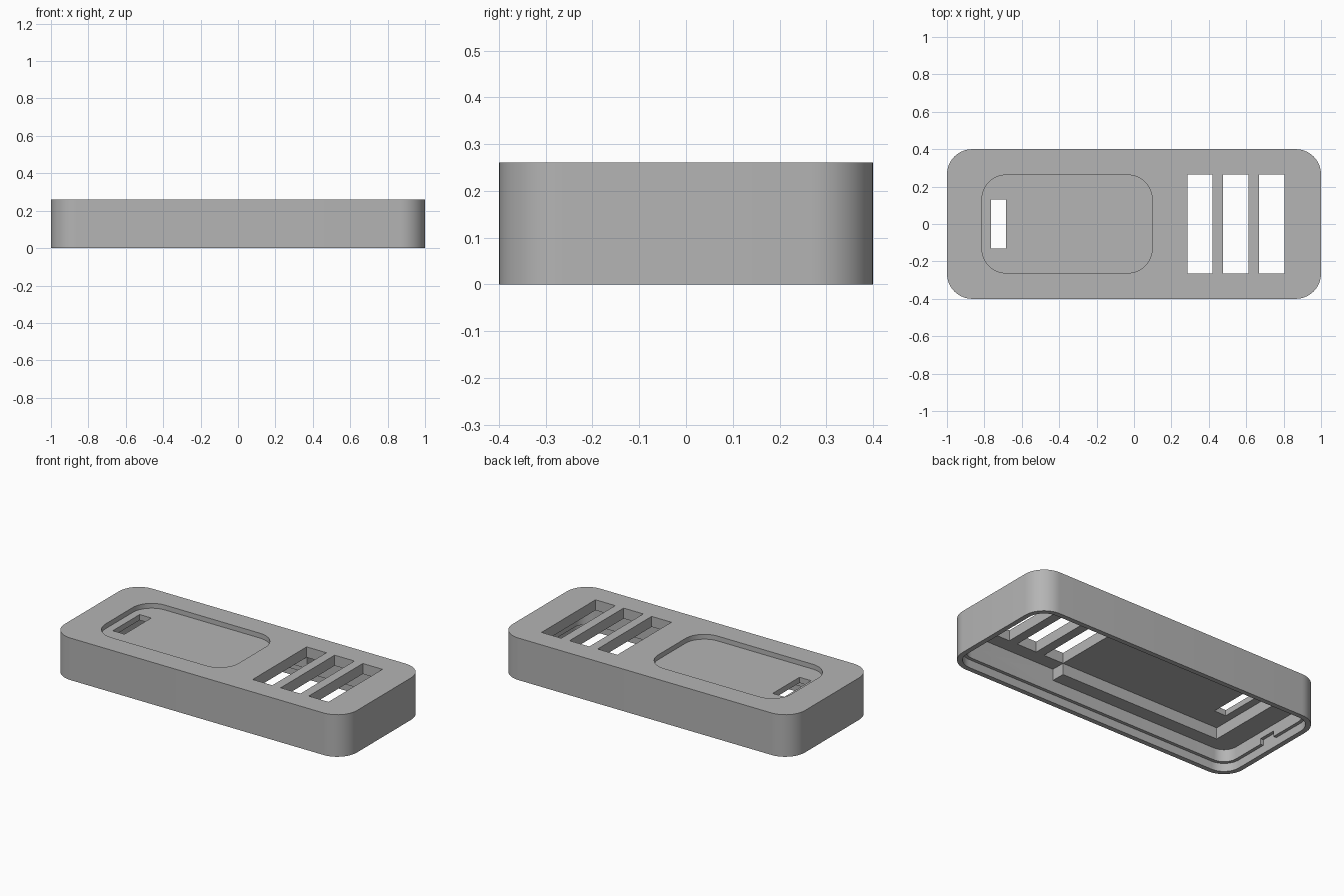
import bpy, bmesh, math

if "Cube" in bpy.data.objects:
    bpy.data.objects.remove(bpy.data.objects["Cube"])

HEIGHT = 0.26
CEILING = 0.195   # underside of the top plate
LEDGE = 0.125     # underside of the thick frame
SLOT_Y = 0.264

grey = bpy.data.materials.new("mid_grey")
grey.use_nodes = True
colour = (0.46, 0.46, 0.46, 1)
grey.diffuse_color = colour
grey.node_tree.nodes["Principled BSDF"].inputs["Base Color"].default_value = colour


def block(name, x0, x1, half_y, z0, z1, left_r=0.0, right_r=0.0, steps=12):
    """Upright prism over a rectangle whose left and right corners may be round."""
    corners = [(x1, half_y, right_r, 0), (x0, half_y, left_r, 1),
               (x0, -half_y, left_r, 2), (x1, -half_y, right_r, 3)]
    outline = []
    for x, y, r, quarter in corners:
        cx = x - r if x == x1 else x + r
        cy = y - r if y > 0 else y + r
        for i in range(steps + 1 if r else 1):
            a = (quarter + i / steps) * math.pi / 2
            outline.append((cx + r * math.cos(a), cy + r * math.sin(a), z0))
    bm = bmesh.new()
    face = bm.faces.new([bm.verts.new(p) for p in outline])
    grown = bmesh.ops.extrude_face_region(bm, geom=[face])
    top = [v for v in grown["geom"] if isinstance(v, bmesh.types.BMVert)]
    bmesh.ops.translate(bm, verts=top, vec=(0, 0, z1 - z0))
    bmesh.ops.recalc_face_normals(bm, faces=bm.faces)
    mesh = bpy.data.meshes.new(name)
    bm.to_mesh(mesh)
    bm.free()
    mesh.materials.append(grey)
    obj = bpy.data.objects.new(name, mesh)
    bpy.context.collection.objects.link(obj)
    return obj


def cut(target, cutter):
    """Subtract the cutter and remove it."""
    mod = target.modifiers.new("cut", 'BOOLEAN')
    mod.operation = 'DIFFERENCE'
    mod.solver = 'EXACT'
    mod.object = cutter
    bpy.context.view_layer.objects.active = target
    bpy.ops.object.modifier_apply(modifier=mod.name)
    bpy.data.objects.remove(cutter)


# Outer body
cover = block("case_cover", -1, 1, 0.4, 0, HEIGHT, 0.135, 0.135)

# Open underside: wide rim for the lid, then a narrower inner wall
cut(cover, block("rim_cutter", -0.97, 0.97, 0.37, -0.1, 0.05, 0.105, 0.105))
cut(cover, block("inner_cutter", -0.95, 0.95, 0.35, -0.1, LEDGE, 0.085, 0.085))

# Deep bay under the vents and deep bay inside the thick frame
cut(cover, block("vent_bay_cutter", 0.285, 0.95, 0.35, 0.06, CEILING, 0, 0.085))
cut(cover, block("screen_bay_cutter", -0.813, 0.33, 0.265, 0.06, CEILING))

# Shallow rounded recess on the top, with its small slot
cut(cover, block("recess_cutter", -0.813, 0.097, 0.262, HEIGHT - 0.03, 0.4, 0.13, 0.13))
cut(cover, block("small_slot_cutter", -0.765, -0.685, 0.131, 0.16, 0.4))

# Three vent slots
for i in range(3):
    x = 0.285 + i * 0.192
    cut(cover, block("vent_cutter", x, x + 0.135, SLOT_Y, 0.16, 0.4))

# Catch notches in the end walls
for side in (-1, 1):
    a, b = sorted((side * 0.9, side * 0.97))
    cut(cover, block("notch_cutter", a, b, 0.055, 0.02, 0.085))

# Smooth rounded corners, sharp edges elsewhere
bpy.ops.object.select_all(action='DESELECT')
cover.select_set(True)
bpy.context.view_layer.objects.active = cover
bpy.ops.object.shade_smooth_by_angle(angle=math.radians(30))
